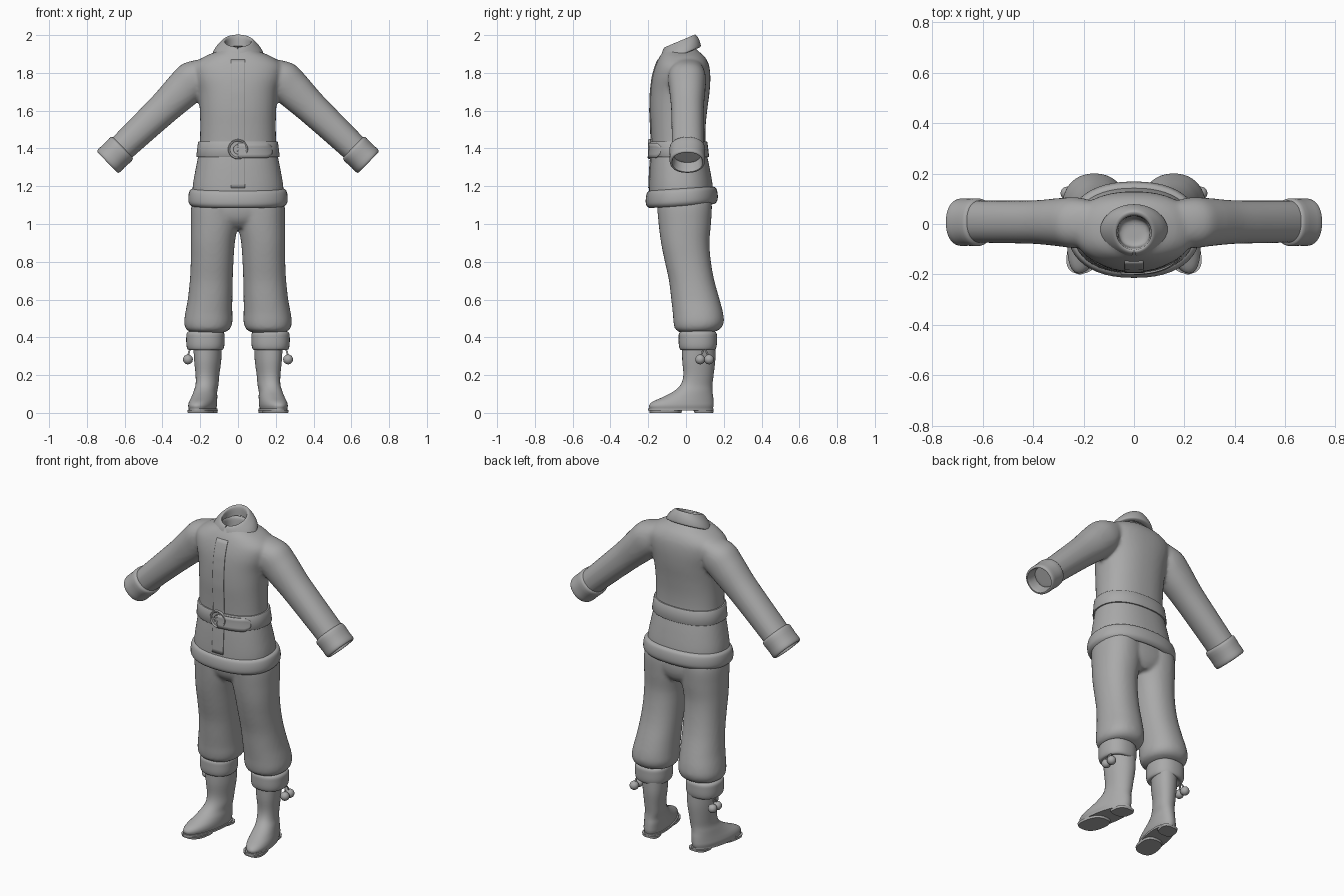
import bpy, bmesh, math
from mathutils import Matrix, Vector

if "Cube" in bpy.data.objects:
    bpy.data.objects.remove(bpy.data.objects["Cube"])

cloth = bpy.data.materials.new("plain_grey")
cloth.use_nodes = True
GREY = (0.4, 0.4, 0.4, 1)
cloth.diffuse_color = GREY
cloth.node_tree.nodes["Principled BSDF"].inputs["Base Color"].default_value = GREY


def spline(rows, steps):
    """Smooth curve through rows of numbers."""
    out = []
    for i in range(len(rows) - 1):
        a, b, c, d = (rows[max(i - 1, 0)], rows[i], rows[i + 1], rows[min(i + 2, len(rows) - 1)])
        for k in range(steps):
            t = k / steps
            out.append([q + t * (r - p) / 2 + t * t * (p - 2.5 * q + 2 * r - s / 2)
                        + t ** 3 * (1.5 * (q - r) + (s - p) / 2) for p, q, r, s in zip(a, b, c, d)])
    return out + [list(rows[-1])]


def loft(bm, rings, power=2.2, tilt=0, shear=0, side=1, seg=48, steps=4, matrix=None):
    """Skin rings of (z, x0, x1, y0, y1[, front gap angle]) into a closed body."""
    grid, gap = [], len(rings[0]) > 5
    for z, x0, x1, y0, y1, *g in spline(rings, steps):
        g = g[0] if g else 0
        row = []
        for i in range(seg + gap):
            a = -math.pi / 2 + g + i / seg * (2 * math.pi - 2 * g)
            c, s = math.cos(a), math.sin(a)
            x = (x0 + x1) / 2 + (x1 - x0) / 2 * math.copysign(abs(c) ** (2 / power), c)
            y = (y0 + y1) / 2 + (y1 - y0) / 2 * math.copysign(abs(s) ** (2 / power), s)
            p = Vector((x + shear * y, y, z + tilt * y))
            if matrix:
                p = matrix @ p
            row.append(bm.verts.new((p.x * side, p.y, p.z)))
        grid.append(row)
    faces = []
    for lo, hi in zip(grid, grid[1:]):
        for i in range(seg):
            j = i + 1 if gap else (i + 1) % seg
            faces.append(bm.faces.new((lo[i], lo[j], hi[j], hi[i])))
    if gap:
        for lo, hi in ((grid[0], grid[-1]),):
            for i in range(seg):
                faces.append(bm.faces.new((hi[i], hi[i + 1], lo[i + 1], lo[i])))
        faces += [bm.faces.new([r[k] for r in grid]) for k in (0, -1)]
    else:
        faces += [bm.faces.new(grid[0]), bm.faces.new(grid[-1])]
    bmesh.ops.recalc_face_normals(bm, faces=faces)


def finish(name, bm, voxel=0, angle=50):
    mesh = bpy.data.meshes.new(name)
    bm.to_mesh(mesh)
    bm.free()
    obj = bpy.data.objects.new(name, mesh)
    bpy.context.collection.objects.link(obj)
    mesh.materials.append(cloth)
    bpy.ops.object.select_all(action="DESELECT")
    obj.select_set(True)
    bpy.context.view_layer.objects.active = obj
    if voxel:
        mod = obj.modifiers.new("blend", "REMESH")
        mod.mode, mod.voxel_size, mod.use_smooth_shade = "VOXEL", voxel, True
        mod = obj.modifiers.new("soften", "SMOOTH")
        mod.factor, mod.iterations = 0.5, 6
        bpy.ops.object.modifier_apply(modifier="blend")
        bpy.ops.object.modifier_apply(modifier="soften")
    bpy.ops.object.shade_smooth_by_angle(angle=math.radians(angle))
    return obj


def part(name, rings, **kw):
    bm = bmesh.new()
    loft(bm, rings, **kw)
    return finish(name, bm)


def round_row(z, r, ys, xs=0):
    return (z, xs - r, xs + r, ys - r, ys + r)


# Jacket body and sleeves, blended into one surface
TORSO = [(1.12, -.24, .24, -.195, .145), (1.2, -.24, .24, -.195, .142), (1.3, -.223, .223, -.19, .125),
         (1.4, -.204, .204, -.182, .105), (1.5, -.2, .2, -.185, .103), (1.6, -.202, .202, -.19, .112),
         (1.7, -.212, .212, -.187, .125), (1.78, -.235, .235, -.177, .129), (1.84, -.235, .235, -.16, .122),
         (1.885, -.18, .18, -.14, .1), (1.915, -.11, .11, -.12, .065), (1.935, -.08, .08, -.11, .045)]
NECK = [(1.93, -.066, .066, -.098, .03), (1.85, -.06, .06, -.09, .02)]
SLEEVE = [(-.12, -.05, .06, -.08, .08), (-.03, -.1, .098, -.1, .1), (.06, -.1, .1, -.094, .098),
          (.18, -.088, .09, -.085, .09), (.3, -.083, .083, -.082, .088), (.45, -.078, .076, -.08, .088),
          (.56, -.074, .072, -.078, .088)]
ARM = Matrix(((-.69, 0, .72, .245), (0, 1, 0, .005), (-.72, 0, -.69, 1.755), (0, 0, 0, 1)))
bm = bmesh.new()
loft(bm, TORSO + NECK, power=2.3)
for side in (1, -1):
    loft(bm, SLEEVE, side=side, matrix=ARM)
finish("jacket", bm, voxel=.01)

# Turned sleeve cuffs, hollow at the wrist
for side, label in ((1, "left"), (-1, "right")):
    part(label + "_sleeve_cuff",
         [(z, -r, r, -r - .008, r + .012) for z, r in
          ((.505, .068), (.51, .08), (.525, .085), (.57, .083), (.605, .084), (.618, .08),
           (.62, .071), (.6, .066), (.55, .06))], side=side, matrix=ARM, steps=2)


def torso_at(z):
    for a, b in zip(TORSO, TORSO[1:]):
        if a[0] <= z <= b[0]:
            t = (z - a[0]) / (b[0] - a[0])
            return [p + t * (q - p) for p, q in zip(a, b)]
    return TORSO[-1]


def band_ring(z, grow):
    _, x0, x1, y0, y1 = torso_at(z)
    return (z, x0 - grow, x1 + grow, y0 - grow, y1 + grow)


# Padded hem and waist belt
part("jacket_hem", [(z, -.225 - r, .225 + r, -.175 - r, .13 + r) for z, r in
                    ((1.13, 0), (1.1, .01), (1.098, .022), (1.115, .036), (1.145, .038),
                     (1.175, .032), (1.187, .02), (1.19, .008))], tilt=.06, power=2.3)
part("belt", [band_ring(z, g) for z, g in
              ((1.355, -.01), (1.355, .006), (1.359, .009), (1.433, .009), (1.437, .006), (1.437, -.01))],
     power=2.3, steps=1, seg=64)


def front_plate(name, x0, x1, z0, z1, offset, rounded=False, cols=14, rows=30):
    """Thin strip lying on the front of the jacket."""
    bm = bmesh.new()
    grid = []
    for i in range(cols + 1):
        x, col = x0 + (x1 - x0) * i / cols, []
        near = max(0, 1 - (x1 - x) / .03) if rounded else 0
        h = (z1 - z0) / 2 * (1 - .55 * near ** 2)
        for j in range(rows + 1):
            z = (z0 + z1) / 2 + h * (2 * j / rows - 1)
            _, a, b, front, back = torso_at(z)
            y = (front + back) / 2 - (back - front) / 2 * (1 - abs(x / b) ** 2.3) ** (1 / 2.3) - offset
            col.append(bm.verts.new((x, y, z)))
        grid.append(col)
    for a, b in zip(grid, grid[1:]):
        for j in range(rows):
            bm.faces.new((a[j], b[j], b[j + 1], a[j + 1]))
    obj = finish(name, bm)
    mod = obj.modifiers.new("thickness", "SOLIDIFY")
    mod.thickness, mod.offset = .008, -1


front_plate("front_placket", -.037, .037, 1.19, 1.87, .005)
front_plate("belt_tail", 0, .182, 1.35, 1.428, .017, rounded=True, cols=40, rows=4)

# Round buckle
FACE = Matrix.Translation((0, -.192, 1.396)) @ Matrix.Rotation(math.pi / 2, 4, "X")
for name, rings in (("buckle_disc", [(-.01, .044), (.002, .044)]),
                    ("buckle_rim", [(-.01, .042), (.004, .042), (.008, .046), (.008, .05), (.004, .053), (-.01, .053)]),
                    ("buckle_ring", [(0, .022), (.005, .022), (.007, .025), (.005, .028), (0, .028)]),
                    ("buckle_stud", [(0, .012), (.006, .011), (.008, .007)])):
    part(name, [round_row(z, r, 0) for z, r in rings], power=2, steps=1, matrix=FACE)
for side, label in ((1, "left"), (-1, "right")):
    part(label + "_buckle_bar", [(-.002, .012, .043, -.004, .004), (.005, .012, .043, -.004, .004)],
         power=6, steps=1, side=side, matrix=FACE)

# Turned-down collar, split at the front
part("collar", [(1.93, -.07, .07, -.1, .03, .04), (1.975, -.068, .068, -.103, .034, .04),
                (1.983, -.076, .076, -.112, .045, .04), (1.974, -.09, .09, -.122, .056, .06),
                (1.945, -.117, .117, -.132, .07, .16), (1.915, -.134, .134, -.14, .078, .34),
                (1.905, -.132, .132, -.138, .075, .38), (1.905, -.115, .115, -.12, .06, .38)],
     tilt=.42, power=2)

# Trousers: seat and two baggy legs blended together
LEG = [(1.17, .0, .225, -.145, .125), (1.1, -.005, .247, -.152, .137), (1.0, .0, .25, -.145, .132),
       (.9, .017, .25, -.132, .124), (.8, .024, .25, -.112, .132), (.7, .028, .255, -.09, .15),
       (.6, .03, .266, -.078, .178), (.53, .03, .279, -.07, .196), (.48, .03, .285, -.066, .2),
       (.445, .042, .276, -.058, .182), (.428, .07, .25, -.035, .145), (.42, .1, .22, -.01, .11)]
bm = bmesh.new()
loft(bm, [(1.17, -.22, .22, -.145, .125), (1.08, -.235, .235, -.15, .135), (1.02, -.19, .19, -.135, .125),
          (.98, -.08, .08, -.1, .1)])
for side in (1, -1):
    loft(bm, LEG, side=side)
finish("trousers", bm, voxel=.01)

SHAFT = [(.36, .1, .246, -.02, .155), (.28, .102, .242, -.02, .155), (.2, .112, .234, -.014, .146),
         (.15, .115, .232, -.028, .14), (.115, .115, .234, -.064, .14), (.085, .112, .24, -.12, .144),
         (.06, .11, .246, -.175, .146), (.04, .11, .249, -.195, .146), (.022, .114, .246, -.192, .142)]

for side, label in ((1, "left"), (-1, "right")):
    # Boot with toe turned out, sole and heel
    part(label + "_boot", [(z, a + k, b + k, c, d) for z, a, b, c, d in SHAFT
                           for k in [.0 if z > .12 else .004]],
         shear=-.17, side=side, power=2.1)
    part(label + "_boot_sole", [(.024, .11, .25, -.2, .146), (.012, .11, .25, -.2, .146)],
         shear=-.17, side=side, power=2.1, steps=1)
    part(label + "_front_sole", [(.014, .114, .246, -.196, -.02), (0, .116, .244, -.192, -.025)],
         shear=-.17, side=side, power=2.6, steps=1)
    part(label + "_boot_heel", [(.014, .125, .235, .04, .146), (0, .128, .232, .045, .144)],
         shear=-.17, side=side, power=3, steps=1)
    # Padded boot cuff
    part(label + "_boot_cuff", [(z, .105 - r, .24 + r, -.005 - r, .13 + r) for z, r in
                                ((.345, -.005), (.333, .015), (.338, .027), (.36, .033), (.395, .034),
                                 (.42, .032), (.432, .02), (.432, 0))], side=side, power=2.3)
    # Pair of pompoms hanging on cords at the outer side
    for y, place in ((.075, "front"), (.122, "back")):
        bm = bmesh.new()
        bmesh.ops.create_uvsphere(bm, u_segments=20, v_segments=12, radius=.026,
                                  matrix=Matrix.Translation((side * .265, y, .283)))
        finish(f"{label}_{place}_pompom", bm)
        part(f"{label}_{place}_cord", [round_row(.345, .005, .098, .25), round_row(.32, .005, (y + .098) / 2, .26),
                                       round_row(.295, .005, y, .263)], side=side, seg=10)
